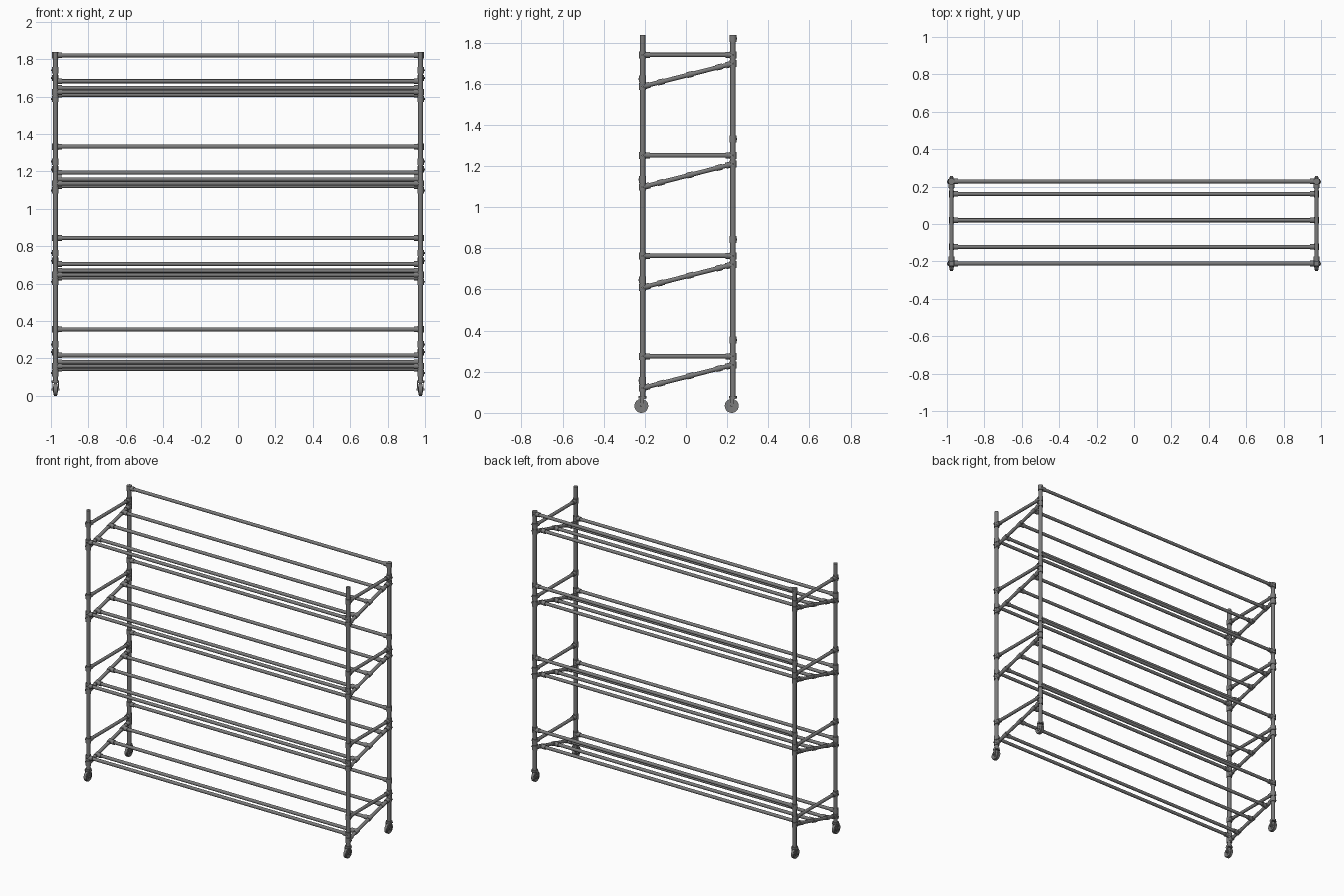
import bpy, bmesh
from mathutils import Vector

cube = bpy.data.objects.get("Cube")
if cube:
    bpy.data.objects.remove(cube)

steel = bpy.data.materials.new("grey_steel")
steel.use_nodes = True
COLOUR = (0.2, 0.2, 0.2, 1)
steel.diffuse_color = COLOUR
steel.node_tree.nodes["Principled BSDF"].inputs["Base Color"].default_value = COLOUR

X = 0.976                    # post positions
FRONT, BACK = -0.211, 0.228
TOP = 1.838
LEVELS = [i * 0.4885 for i in range(4)]
UP = Vector((0, 0, 1))
SLOPE = Vector((0, 1, 0.256)).normalized()


def tube(bm, a, b, r, sides=16):
    """Capped cylinder from a to b."""
    a, b = Vector(a), Vector(b)
    d = b - a
    made = bmesh.ops.create_cone(bm, cap_ends=True, segments=sides, radius1=r,
                                 radius2=r, depth=d.length)["verts"]
    mat = d.to_track_quat('Z', 'Y').to_matrix().to_4x4()
    mat.translation = (a + b) / 2
    bmesh.ops.transform(bm, matrix=mat, verts=made)


def box(bm, centre, size):
    made = bmesh.ops.create_cube(bm, size=1)["verts"]
    bmesh.ops.scale(bm, vec=size, verts=made)
    bmesh.ops.translate(bm, vec=centre, verts=made)


def finish(bm, name):
    mesh = bpy.data.meshes.new(name)
    bm.to_mesh(mesh)
    bm.free()
    mesh.materials.append(steel)
    obj = bpy.data.objects.new(name, mesh)
    bpy.context.collection.objects.link(obj)
    bpy.ops.object.select_all(action='DESELECT')
    obj.select_set(True)
    bpy.context.view_layer.objects.active = obj
    bpy.ops.object.shade_smooth_by_angle(angle=0.7)


def tee(bm, p, axis, branch, r, screw=None):
    """Tee fitting: sleeve along axis, socket along branch, set screw."""
    tube(bm, p - axis * 0.017, p + axis * 0.017, r)
    tube(bm, p, p + branch * 0.036, 0.0150)
    if screw:
        tube(bm, p, p + screw * 0.024, 0.005, 8)


def slope_z(y):
    return 0.121 + (y - FRONT) * 0.256


# Corner posts and casters
for side, sx in (("left", 1), ("right", -1)):
    for end, y in (("front", FRONT), ("back", BACK)):
        x = sx * X
        bm = bmesh.new()
        tube(bm, (x, y, 0.075), (x, y, TOP), 0.0132)
        finish(bm, f"{end}_{side}_post")

        # Stepped wheel: tread, rim and hub
        wy, wz = y - 0.006, 0.034
        bm = bmesh.new()
        for half, r in ((0.008, 0.034), (0.011, 0.030), (0.014, 0.016)):
            tube(bm, (x - half, wy, wz), (x + half, wy, wz), r, 28)
        finish(bm, f"{end}_{side}_wheel")

        bm = bmesh.new()
        tube(bm, (x, y, 0.070), (x, y, 0.082), 0.020)
        box(bm, (x, y, 0.071), (0.038, 0.026, 0.006))
        for k in (-1, 1):
            box(bm, (x + k * 0.0165, y - 0.003, 0.050), (0.004, 0.016, 0.042))
        tube(bm, (x - 0.022, wy, wz), (x + 0.022, wy, wz), 0.006, 12)
        finish(bm, f"{end}_{side}_fork")

# Four shelf levels
for n, dz in enumerate(LEVELS, 1):
    # Long rails as (y, z): back stop, front lip, then three on the slope
    post_rails = [(BACK, 0.355 + dz), (FRONT, 0.158 + dz)]
    shelf_rails = [(y, slope_z(y) + dz) for y in (-0.122, 0.020, 0.161)]
    for i, (y, z) in enumerate(post_rails + shelf_rails, 1):
        bm = bmesh.new()
        tube(bm, (-X, y, z), (X, y, z), 0.0108)
        finish(bm, f"shelf_{n}_long_rail_{i}")

    for side, sx in (("left", 1), ("right", -1)):
        x = sx * X
        inward = Vector((-sx, 0, 0))
        back = Vector((0, 1, 0))
        flat = [Vector((x, y, 0.275 + dz)) for y in (FRONT, BACK)]
        ramp = [Vector((x, y, slope_z(y) + dz)) for y in (FRONT, BACK)]
        for kind, ends in (("side", flat), ("sloped", ramp)):
            bm = bmesh.new()
            tube(bm, *ends, 0.0108)
            finish(bm, f"shelf_{n}_{side}_{kind}_rail")

        # Fittings on the posts and along the sloped rail
        bm = bmesh.new()
        for ends, axis in ((flat, back), (ramp, SLOPE)):
            for p, s in zip(ends, (1, -1)):
                tee(bm, p, UP, axis * s, 0.0175, -inward)
        for (y, z), out in zip(post_rails, (back, -back)):
            tee(bm, Vector((x, y, z)), UP, inward, 0.0175, out * 0.85)
        for y, z in shelf_rails:
            tee(bm, Vector((x, y, z)), SLOPE, inward, 0.0140)
        finish(bm, f"shelf_{n}_{side}_fittings")
